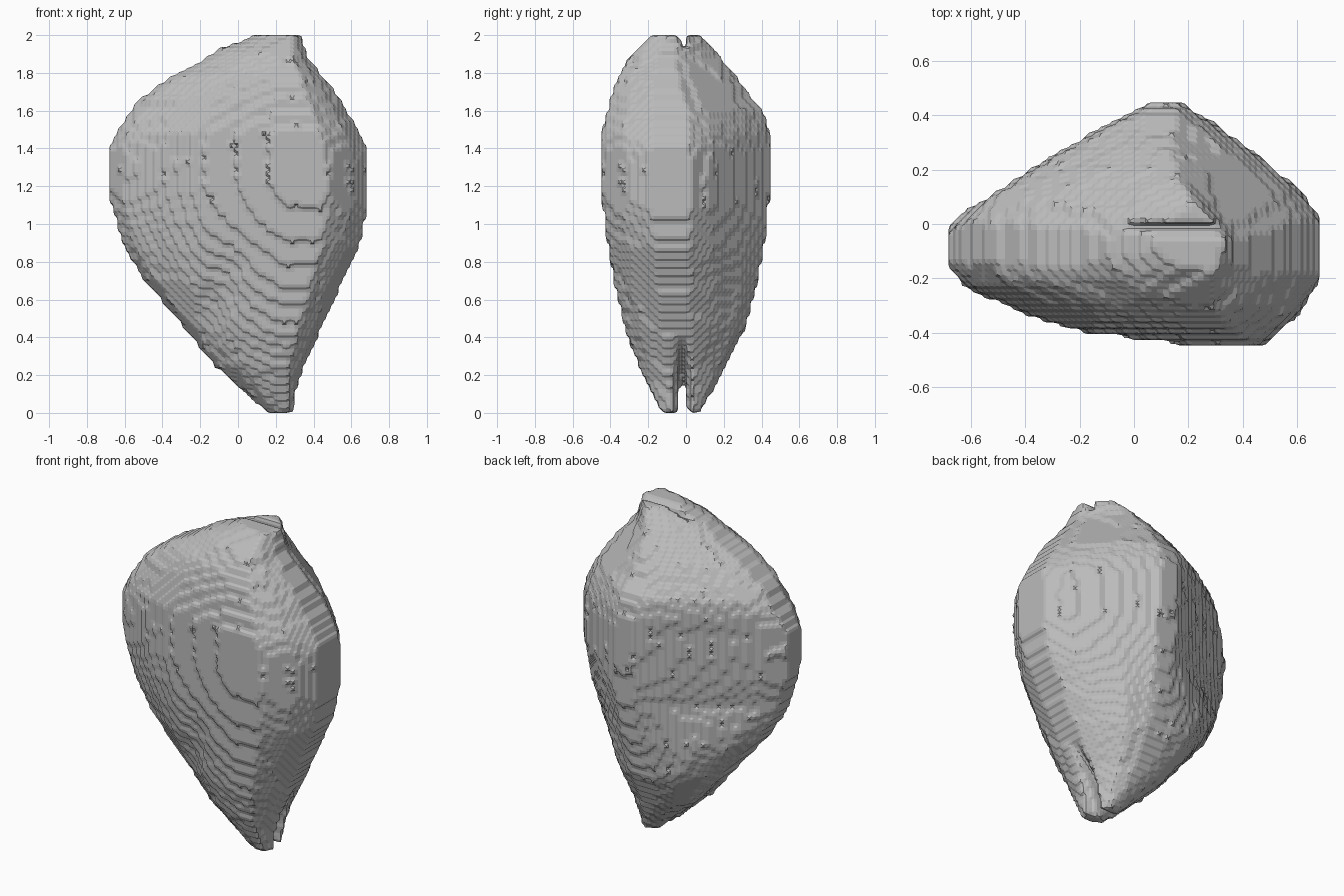
import bpy, bmesh, math
from mathutils import Vector, noise

cube = bpy.data.objects.get("Cube")
if cube:
    bpy.data.objects.remove(cube)

CELL = 2 / 94

# Side extents by height: z, left x, right x
WIDTH = [(0, 0.15, 0.29), (0.13, 0.01, 0.31), (0.25, -0.125, 0.35),
         (0.47, -0.3, 0.45), (0.71, -0.5, 0.56), (0.88, -0.6, 0.64),
         (1.1, -0.67, 0.69), (1.3, -0.69, 0.69), (1.4, -0.68, 0.68),
         (1.51, -0.63, 0.63), (1.66, -0.52, 0.54), (1.77, -0.37, 0.46),
         (1.86, -0.2, 0.38), (1.93, -0.09, 0.35), (2, 0.1, 0.33)]
# z, front y, back y
DEPTH = [(0, -0.13, 0.07), (0.1, -0.18, 0.13), (0.25, -0.25, 0.21),
         (0.44, -0.32, 0.31), (0.7, -0.38, 0.38), (1, -0.43, 0.43),
         (1.2, -0.445, 0.44), (1.48, -0.445, 0.44), (1.6, -0.415, 0.41),
         (1.67, -0.395, 0.345), (1.78, -0.36, 0.265), (1.9, -0.285, 0.165),
         (2, -0.17, 0.07)]
# Cross-section edges in unit coordinates; the back has low, middle and high
FRONT = [(-1, -0.34), (-0.9, -0.52), (-0.58, -0.74), (-0.29, -0.88),
         (0.06, -0.95), (0.36, -1), (0.68, -1), (0.87, -0.76), (1, -0.42)]
BACK = [
    [(-1, 0.15), (-0.85, 0.57), (-0.55, 0.9), (-0.2, 1), (0.2, 1), (0.55, 0.84),
     (0.85, 0.42), (1, 0.08)],
    [(-1, -0.05), (-0.87, 0.14), (-0.58, 0.42), (-0.14, 0.82), (0.08, 1),
     (0.26, 1), (0.44, 0.82), (0.67, 0.56), (0.87, 0.3), (1, 0.04)],
    [(-1, 0.1), (-0.83, 0.4), (-0.45, 0.74), (-0.1, 0.95), (0.1, 1), (0.25, 1),
     (0.5, 0.77), (0.8, 0.37), (1, 0.02)],
]


def lookup(table, t):
    """Linear interpolation of the row at t."""
    for a, b in zip(table, table[1:]):
        if t <= b[0]:
            f = (t - a[0]) / (b[0] - a[0])
            return [p + (q - p) * f for p, q in zip(a[1:], b[1:])]
    return table[-1][1:]


def back_edge(u, z):
    """Back of the section at u, blended by height."""
    low, mid, high = (lookup(p, u)[0] for p in BACK)
    down = min(1, max(0, (0.95 - z) / 0.45))
    up = min(1, max(0, (z - 1.4) / 0.35))
    return mid + (low - mid) * down + (high - mid) * up


def solid_cells():
    """Grid cells inside the body, with the seam grooves removed."""
    cells = set()
    for k in range(94):
        z = (k + 0.5) * CELL
        xl, xr = lookup(WIDTH, z)
        yf, yb = lookup(DEPTH, z)
        for i in range(-34, 34):
            x = (i + 0.5) * CELL
            if not xl < x < xr:
                continue
            u = (2 * x - xl - xr) / (xr - xl)
            mid, half = (yf + yb) / 2, (yb - yf) / 2
            front = mid + half * lookup(FRONT, u)[0]
            back = mid + half * back_edge(u, z)
            # shallow hollow low on the front
            d = (x + 0.22 - 0.2 * z) / 0.1
            front += 0.03 * math.exp(-d * d - ((z - 0.62) / 0.2) ** 2)
            rough = 0.004 * noise.noise(Vector((x, 0, z)) * 40)
            for j in range(-24, 24):
                y = (j + 0.5) * CELL
                if not front + rough < y < back + rough:
                    continue
                # lower seam, cutting in from both edges
                g = max(0, 1 - abs(y + 0.02) / 0.04)
                if min(x - xl, xr - x) < 0.8 * g * (0.4 - z):
                    continue
                # upper slot
                if abs(y + 0.015) < 0.4 * (z - 1.93):
                    continue
                cells.add((i, j, k))
    return cells


def build_body(cells):
    bm = bmesh.new()
    verts = {}

    def corner(p):
        if p not in verts:
            verts[p] = bm.verts.new([c * CELL for c in p])
        return verts[p]

    # One quad for each exposed cell side
    for cell in cells:
        for axis in range(3):
            for side in (0, 1):
                near = list(cell)
                near[axis] += 2 * side - 1
                if tuple(near) in cells:
                    continue
                a, b = (axis + 1) % 3, (axis + 2) % 3
                ring = []
                for da, db in ((0, 0), (1, 0), (1, 1), (0, 1)):
                    p = list(cell)
                    p[axis] += side
                    p[a] += da
                    p[b] += db
                    ring.append(corner(tuple(p)))
                bm.faces.new(ring if side else ring[::-1])

    # Chamfer the steps: each corner moves to the mean of its side centres
    centre = {f: f.calc_center_median() for f in bm.faces}
    moved = {v: sum((centre[f] for f in v.link_faces), Vector()) / len(v.link_faces)
             for v in bm.verts}
    for v, co in moved.items():
        v.co = co

    mesh = bpy.data.meshes.new("stepped_body")
    bm.to_mesh(mesh)
    bm.free()
    return mesh


mat = bpy.data.materials.new("plain grey")
mat.use_nodes = True
grey = (0.5, 0.5, 0.5, 1)
mat.diffuse_color = grey
mat.node_tree.nodes["Principled BSDF"].inputs["Base Color"].default_value = grey

body = bpy.data.objects.new("stepped_body", build_body(solid_cells()))
body.data.materials.append(mat)
bpy.context.collection.objects.link(body)
